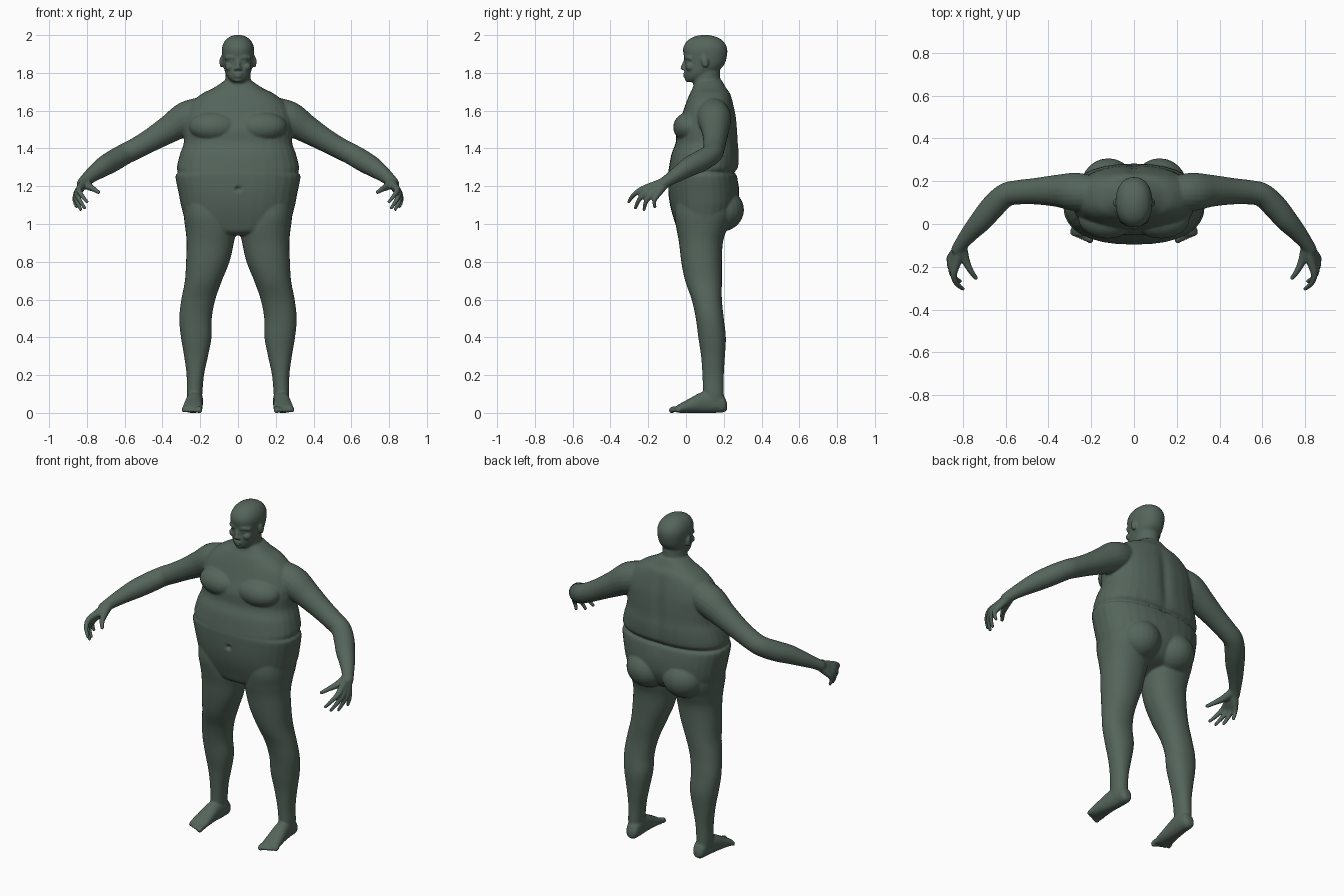
import bpy, bmesh, math
from mathutils import Vector, Matrix

bm = bmesh.new()
SEG = 32


def spline(rows, steps=5):
    """Smoothly interpolate a short table of rows."""
    out = []
    for i in range(len(rows) - 1):
        a, b, c, d = (rows[max(0, min(len(rows) - 1, i + k))] for k in (-1, 0, 1, 2))
        for s in range(steps):
            t = s / steps
            out.append([0.5 * (2 * q + (r - p) * t + (2 * p - 5 * q + 4 * r - u) * t * t
                               + (3 * q - p - 3 * r + u) * t ** 3)
                        for p, q, r, u in zip(a, b, c, d)])
    return out + [list(rows[-1])]


def skin(rings):
    loops = [[bm.verts.new(p) for p in ring] for ring in rings]
    for a, b in zip(loops, loops[1:]):
        n = len(a)
        for i in range(n):
            bm.faces.new((a[i], a[(i + 1) % n], b[(i + 1) % n], b[i]))
    bm.faces.new(loops[0][::-1])
    bm.faces.new(loops[-1])


def stack(rows, place=lambda s, u, v: (u, v, s), power=2.2):
    """Rows: station, centre x, half width, low edge, high edge."""
    rings = []
    for s, cx, w, lo, hi in spline(rows):
        ring = []
        for k in range(SEG):
            t = 2 * math.pi * k / SEG
            c, n = math.cos(t), math.sin(t)
            u = cx + w * math.copysign(abs(c) ** (2 / power), c)
            v = (lo + hi) / 2 + (hi - lo) / 2 * math.copysign(abs(n) ** (2 / power), n)
            ring.append(place(s, u, v))
        rings.append(ring)
    skin(rings)


def ball(centre, radii, tilt=0):
    m = Matrix.Translation(centre) @ Matrix.Rotation(tilt, 4, 'X') @ Matrix.Diagonal((*radii, 1))
    bmesh.ops.create_uvsphere(bm, u_segments=24, v_segments=16, radius=1, matrix=m)


def tube(points):
    """Round limb through (x, y, z, radius) points with a rounded tip."""
    pts = spline(points)
    rings = []
    for i, p in enumerate(pts):
        t = (Vector(pts[min(i + 1, len(pts) - 1)][:3]) - Vector(pts[max(i - 1, 0)][:3])).normalized()
        u = t.cross(Vector((1, 1, 0))).normalized()
        v = t.cross(u)
        rings.append([Vector(p[:3]) + p[3] * (u * math.cos(a) + v * math.sin(a))
                      for a in (2 * math.pi * k / 20 for k in range(20))])
    skin(rings)
    ball(pts[-1][:3], (pts[-1][3],) * 3)


# leg
stack([(1.15, .165, .125, -.05, .24), (1.05, .16, .128, -.06, .24), (.97, .145, .133, -.05, .215),
       (.9, .147, .125, -.037, .195), (.8, .16, .115, -.025, .19), (.7, .183, .098, -.005, .19),
       (.6, .21, .09, .03, .19), (.5, .225, .086, .052, .2), (.4, .221, .081, .065, .211),
       (.3, .222, .063, .08, .206), (.2, .226, .046, .087, .2), (.1, .23, .041, .09, .2),
       (.03, .23, .036, .09, .2)])

# foot and toes
stack([(.218, .225, .018, .018, .05), (.2, .225, .036, .003, .09), (.15, .226, .041, 0, .12),
       (.08, .232, .045, 0, .108), (.02, .237, .05, 0, .077), (-.03, .241, .053, 0, .05),
       (-.055, .242, .047, .004, .034)], place=lambda s, u, v: (u, s, v))
for i in range(5):
    x, tip, r = .205 + i * .0205, -.092 + .009 * i, (.016 if i == 0 else .0115)
    tube([(x, -.03, .02, r), (x, tip + .025, .019, r), (x, tip + r, .013, r * .95)])

# arm
tube([(.18, .14, 1.595, .08), (.27, .15, 1.56, .09), (.36, .155, 1.505, .075), (.46, .153, 1.445, .062),
      (.54, .148, 1.40, .057), (.60, .135, 1.37, .056), (.66, .08, 1.335, .057), (.71, .02, 1.305, .053),
      (.76, -.035, 1.27, .043), (.80, -.085, 1.238, .034), (.822, -.118, 1.215, .031)])

# hand: each finger runs from the wrist over its knuckle to the tip
fingers = [((.842, -.235, 1.182), (.80, -.303, 1.118)), ((.852, -.212, 1.165), (.812, -.268, 1.085)),
           ((.858, -.184, 1.154), (.832, -.222, 1.077)), ((.858, -.155, 1.15), (.855, -.165, 1.092))]
for knuckle, tip in fingers:
    k, t = Vector(knuckle), Vector(tip)
    mid = k.lerp(t, .5) + Vector((.008, -.008, .004))
    tube([(.81, -.105, 1.225, .025), (*k.lerp(Vector((.81, -.105, 1.225)), .4), .021),
          (*k, .0165), (*mid, .0125), (*t, .0095)])
tube([(.805, -.1, 1.225, .026), (.79, -.16, 1.2, .021), (.765, -.215, 1.185, .0145), (.738, -.252, 1.168, .0105)])

# breast, buttock
ball((.125, .025, 1.515), (.135, .093, .082), .15)
ball((.12, .185, 1.075), (.125, .122, .115))

# ear, brow, eye, nostril, cheek
ball((.089, .1, 1.858), (.009, .019, .031), .2)
tube([(.012, 0, 1.878, .011), (.035, .002, 1.883, .012), (.06, .022, 1.878, .012)])
ball((.032, .009, 1.86), (.015, .013, .010))
ball((.012, -.011, 1.821), (.009, .011, .008))
ball((.045, .022, 1.832), (.025, .025, .022))

# mirror everything so far to the other side
dup = bmesh.ops.duplicate(bm, geom=bm.verts[:] + bm.edges[:] + bm.faces[:])
for g in dup['geom']:
    if isinstance(g, bmesh.types.BMVert):
        g.co.x *= -1

# torso
stack([(1.76, 0, .07, .05, .19), (1.72, 0, .13, .035, .213), (1.69, 0, .19, .02, .235),
       (1.64, 0, .25, 0, .25), (1.57, 0, .282, -.025, .265), (1.5, 0, .287, -.05, .272),
       (1.43, 0, .287, -.055, .276), (1.37, 0, .307, -.077, .281), (1.3, 0, .324, -.09, .277),
       (1.272, 0, .318, -.094, .258), (1.25, 0, .331, -.096, .272), (1.16, 0, .314, -.093, .282),
       (1.08, 0, .297, -.08, .272), (1.0, 0, .265, -.056, .225), (.96, 0, .16, -.04, .14),
       (.94, 0, .05, -.01, .1)], power=2.35)

# neck
stack([(1.64, 0, .1, .06, .22), (1.72, 0, .076, .045, .197), (1.76, 0, .068, .033, .183),
       (1.81, 0, .066, .04, .18)], power=2)

# head
stack([(1.752, 0, .025, .006, .06), (1.77, 0, .05, -.003, .12), (1.80, 0, .067, -.007, .16),
       (1.84, 0, .077, -.005, .2), (1.88, 0, .083, -.009, .215), (1.92, 0, .086, -.016, .219),
       (1.95, 0, .08, -.008, .21), (1.977, 0, .063, .015, .187), (1.994, 0, .037, .05, .15),
       (2.001, 0, .012, .085, .115)])

# nose, lips, chin
tube([(0, 0, 1.872, .009), (0, -.01, 1.848, .010), (0, -.019, 1.826, .0115)])
ball((0, -.007, 1.795), (.024, .010, .006))
ball((0, -.006, 1.782), (.021, .010, .0065))
ball((0, .012, 1.765), (.024, .018, .016))

# fuse all parts into one smooth skin
bmesh.ops.recalc_face_normals(bm, faces=bm.faces[:])
mesh = bpy.data.meshes.new("body")
bm.to_mesh(mesh)
bm.free()
body = bpy.data.objects.new("body", mesh)
bpy.context.collection.objects.link(body)
remesh = body.modifiers.new("fuse", 'REMESH')
remesh.mode = 'VOXEL'
remesh.voxel_size = .006
soften = body.modifiers.new("soften", 'SMOOTH')
soften.factor = .5
soften.iterations = 5
graph = bpy.context.evaluated_depsgraph_get()
fused = bpy.data.meshes.new_from_object(body.evaluated_get(graph))
body.modifiers.clear()
body.data = fused

# navel dent and spine groove
for v in fused.vertices:
    x, y, z = v.co
    if y < 0 and abs(z - 1.185) < .06:
        v.co.y += .018 * math.exp(-(x / .014) ** 2 - ((z - 1.185) / .012) ** 2)
    if y > .2 and 1.2 < z < 1.72:
        v.co.y -= .012 * math.exp(-(x / .03) ** 2) * math.sin(math.pi * (z - 1.2) / .52)

skin_mat = bpy.data.materials.new("dark_green_grey")
skin_mat.diffuse_color = (.09, .13, .105, 1)
fused.materials.clear()
fused.materials.append(skin_mat)
for p in fused.polygons:
    p.use_smooth = True
    p.material_index = 0
